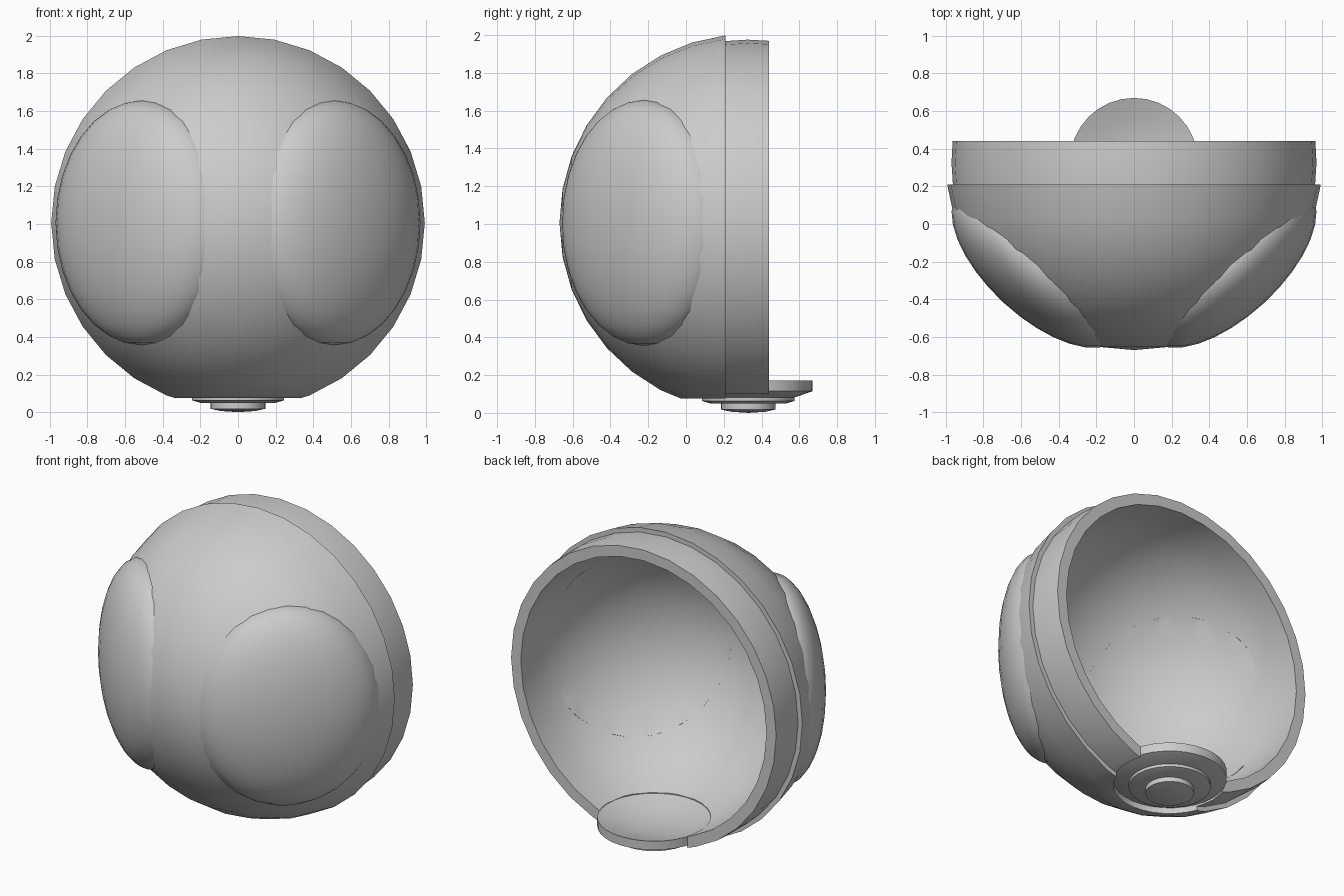
import bpy
import bmesh
from math import acos, cos, sin, pi, radians
from mathutils import Matrix, Vector

if "Cube" in bpy.data.objects:
    bpy.data.objects.remove(bpy.data.objects["Cube"], do_unlink=True)

CENTRE = Vector((0, 0.33, 1.006))
OUTER, BAND, CAVITY = 1.0, 0.97, 0.9
STEP, BACK = 0.12, -0.11        # depth of the band step and back rim, from the centre
DISC_R = 0.34


def make_object(name, bm, matrix):
    bmesh.ops.remove_doubles(bm, verts=bm.verts, dist=0.0001)
    bmesh.ops.recalc_face_normals(bm, faces=bm.faces)
    bm.transform(matrix)
    mesh = bpy.data.meshes.new(name)
    bm.to_mesh(mesh)
    bm.free()
    obj = bpy.data.objects.new(name, mesh)
    bpy.context.collection.objects.link(obj)
    return obj


def lathe(name, profile, matrix, steps=32):
    """Revolve (radius, height) points about the local z axis."""
    bm = bmesh.new()
    verts = [bm.verts.new((r, 0, h)) for r, h in profile]
    edges = [bm.edges.new(pair) for pair in zip(verts, verts[1:])]
    bmesh.ops.spin(bm, geom=verts + edges, cent=(0, 0, 0), axis=(0, 0, 1),
                   angle=2 * pi, steps=steps)
    return make_object(name, bm, matrix)


def ball(name, matrix):
    bm = bmesh.new()
    bmesh.ops.create_uvsphere(bm, u_segments=32, v_segments=16, radius=1)
    return make_object(name, bm, matrix)


def arc(radius, start, end, count):
    angles = [start + (end - start) * i / count for i in range(count + 1)]
    return [(radius * sin(a), radius * cos(a)) for a in angles]


def select_only(obj):
    bpy.ops.object.select_all(action='DESELECT')
    obj.select_set(True)
    bpy.context.view_layer.objects.active = obj


def cut(obj, cutter):
    cutter.hide_render = True
    mod = obj.modifiers.new("cut", 'BOOLEAN')
    mod.operation, mod.solver, mod.object = 'DIFFERENCE', 'EXACT', cutter
    select_only(obj)
    bpy.ops.object.modifier_apply(modifier=mod.name)


def smooth(obj):
    select_only(obj)
    bpy.ops.object.shade_smooth_by_angle(angle=radians(30))


# Hollow head shell with a recessed band behind the face
facing = Matrix.Translation(CENTRE) @ Matrix.Rotation(pi / 2, 4, 'X')
profile = (arc(OUTER, 0, acos(STEP / OUTER), 8)
           + arc(BAND, acos(STEP / BAND), acos(BACK / BAND), 2)
           + arc(CAVITY, acos(BACK / CAVITY), 0, 9))
shell = lathe("head_shell", profile, facing)

# Flat underside and round opening for the base disc
bm = bmesh.new()
bmesh.ops.create_cube(bm, size=2)
flat_cutter = make_object("flat_cutter", bm, Matrix.Translation((0, 0, -0.925)))
at_base = Matrix.Translation((0, CENTRE.y, 0))
hole_r = DISC_R - 0.003
hole_cutter = lathe("hole_cutter", [(0, -0.2), (hole_r, -0.2), (hole_r, 0.3), (0, 0.3)], at_base)
cut(shell, flat_cutter)
cut(shell, hole_cutter)

# Bulging oval eyes, trimmed flush with the inside of the shell
cavity_cutter = ball("cavity_cutter", facing @ Matrix.Scale(CAVITY, 4))
eyes = []
for name, side in (("left_eye", 1), ("right_eye", -1)):
    matrix = (Matrix.Translation(CENTRE) @ Matrix.Rotation(side * radians(42.8), 4, 'Z')
              @ Matrix.Translation((0, -0.75, 0)) @ Matrix.Diagonal((0.575, 0.27, 0.65, 1)))
    eye = ball(name, matrix)
    cut(eye, cavity_cutter)
    eyes.append(eye)

# Base disc with a dished top that carries on the cavity
dish = [(r, CENTRE.z - (CAVITY ** 2 - r ** 2) ** 0.5) for r in (0, 0.12, 0.23, DISC_R)]
disc = lathe("base_disc", dish + [(DISC_R, 0.115), (0.24, 0.08), (0, 0.08)], at_base)

# Stepped collar and button under the disc
collar = lathe("base_collar", [(0, 0.09), (0.245, 0.09), (0.245, 0.063), (0.2, 0.05), (0, 0.045)], at_base)
button = lathe("base_button", [(0, 0.06), (0.145, 0.06), (0.145, 0.018), (0.09, 0.006), (0, 0)], at_base)

for part in [shell, disc, collar, button] + eyes:
    smooth(part)
for helper in (flat_cutter, hole_cutter, cavity_cutter):
    bpy.data.objects.remove(helper, do_unlink=True)
